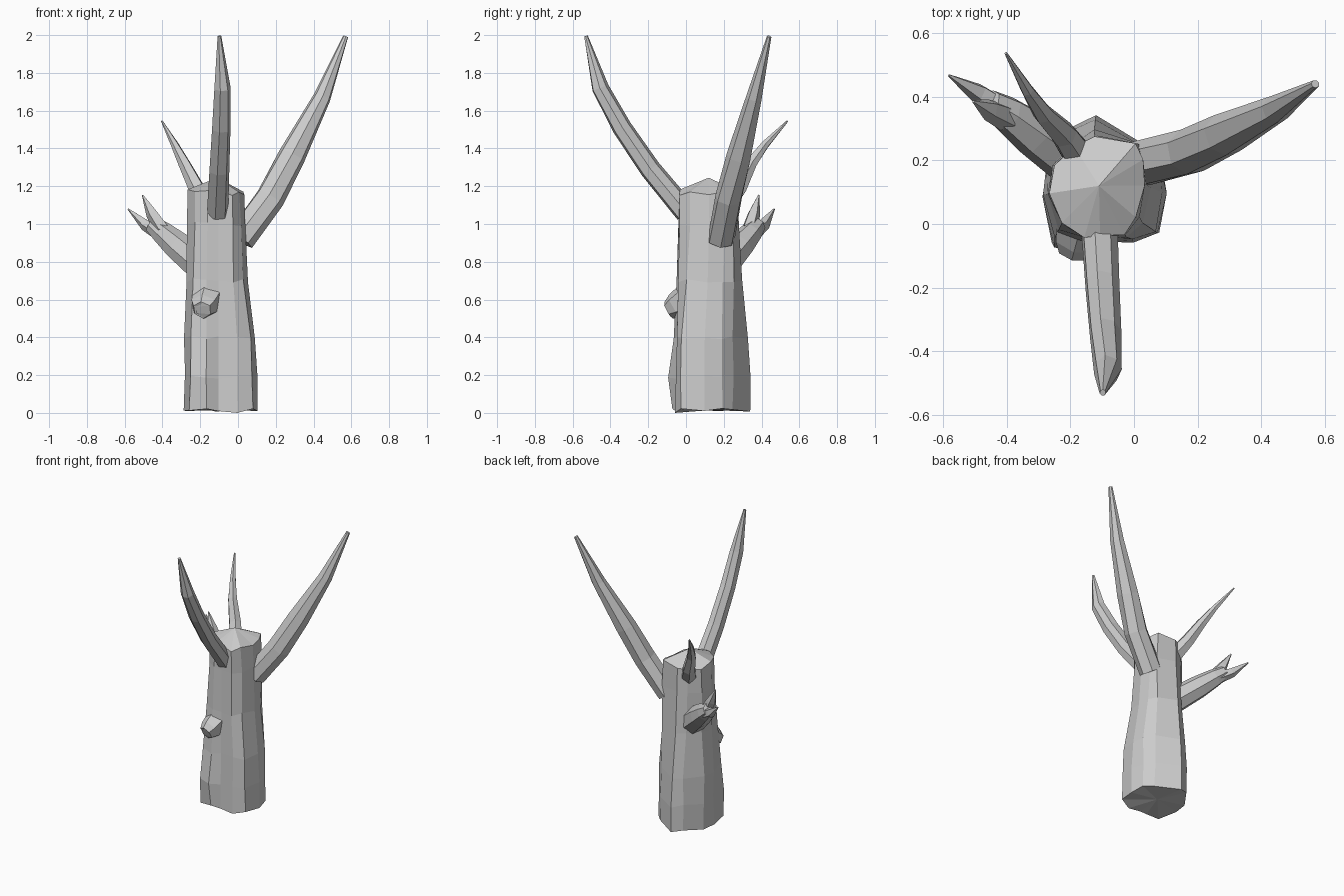
import bpy, bmesh, math, random
from mathutils import Vector

if "Cube" in bpy.data.objects:
    bpy.data.objects.remove(bpy.data.objects["Cube"])

random.seed(4)


def finish(name, bm):
    bmesh.ops.recalc_face_normals(bm, faces=bm.faces)
    mesh = bpy.data.meshes.new(name)
    bm.to_mesh(mesh)
    bm.free()
    ob = bpy.data.objects.new(name, mesh)
    bpy.context.collection.objects.link(ob)
    return ob


def bridge(bm, a, b):
    n = len(a)
    for i in range(n):
        bm.faces.new((a[i], a[(i + 1) % n], b[(i + 1) % n], b[i]))


def tube(name, path, sides=6, jitter=0.08, up=(0, 0, 1)):
    """Tapered faceted limb through (x, y, z, radius) points."""
    bm = bmesh.new()
    pts = [Vector(p[:3]) for p in path]
    vary = [1 + random.uniform(-jitter, jitter) for _ in range(sides)]
    prev = None
    for i, p in enumerate(pts):
        d = (pts[min(i + 1, len(pts) - 1)] - pts[max(i - 1, 0)]).normalized()
        u = d.cross(Vector(up)).normalized()
        v = u.cross(d)
        ring = []
        for k in range(sides):
            a = math.tau * (k + 0.5) / sides
            r = path[i][3] * vary[k]
            ring.append(bm.verts.new(p + r * (math.cos(a) * u + math.sin(a) * v)))
        if prev:
            bridge(bm, prev, ring)
        else:
            bm.faces.new(ring)
        prev = ring
    bm.faces.new(prev)
    return finish(name, bm)


# Trunk: lobed base outline blended into a narrower top outline, with a peaked cap
base = [(-.285, .09), (-.255, -.055), (-.17, -.075), (-.10, -.055), (.0, -.055), (.075, -.03),
        (.10, .10), (.085, .19), (.03, .25), (-.12, .34), (-.19, .31), (-.275, .19)]
top = [(-.27, .10), (-.23, .0), (-.16, -.04), (-.105, -.04), (-.03, -.035), (.01, .02),
       (.03, .12), (.03, .20), (.01, .25), (-.12, .275), (-.19, .245), (-.25, .18)]
levels = [(.015, 0, .012), (.2, .03, .02), (.4, .15, .01), (.7, .72, .01), (1.0, .95, .012), (1.17, 1, .02)]
bm = bmesh.new()
prev = None
for z, t, dz in levels:
    ring = []
    for i, (b, c) in enumerate(zip(base, top)):
        x = b[0] + (c[0] - b[0]) * t + random.uniform(-.005, .005)
        y = b[1] + (c[1] - b[1]) * t + random.uniform(-.005, .005)
        if z == .2 and i in (1, 2):
            y -= .02
        ring.append(bm.verts.new((x, y, z + random.uniform(-dz, dz))))
    if prev:
        bridge(bm, prev, ring)
    else:
        foot = bm.verts.new((-.09, .13, .015))
        ring[4].co.z = 0
        for i in range(12):
            bm.faces.new((ring[i], ring[(i + 1) % 12], foot))
    prev = ring
apex = bm.verts.new((-.11, .12, 1.245))
for i in range(12):
    bm.faces.new((prev[i], prev[(i + 1) % 12], apex))
finish("trunk", bm)

# Long branches
tube("right_branch", [(.01, .185, .92, .075), (.17, .225, 1.14, .075), (.285, .28, 1.36, .07),
                      (.445, .36, 1.67, .045), (.57, .44, 1.992, .013)], 7)
tube("front_branch", [(-.11, .0, 1.06, .06), (-.10, -.19, 1.29, .056), (-.09, -.34, 1.51, .052),
                      (-.082, -.455, 1.72, .045), (-.098, -.53, 1.995, .01)], 7)

# Thin crooked branch at the back
tube("back_branch", [(-.15, .18, 1.06, .06), (-.22, .28, 1.19, .046), (-.285, .345, 1.32, .034),
                     (-.335, .42, 1.42, .022), (-.403, .537, 1.545, .005)])

# Broken limb with splintered prongs
tube("broken_limb", [(-.19, .19, .77, .085), (-.32, .285, .88, .075),
                     (-.40, .345, .95, .06), (-.455, .38, .995, .045)], 7)
tube("outer_prong", [(-.42, .36, .955, .042), (-.49, .41, .995, .033), (-.582, .467, 1.08, .004)], 5)
tube("inner_prong", [(-.40, .335, .97, .042), (-.455, .36, 1.055, .033), (-.505, .385, 1.153, .004)], 5)

# Hollow knot on the front: flared collar, rim, then recessed hole
tube("knot", [(-.165, .0, .60, .085), (-.18, -.055, .565, .072), (-.19, -.092, .545, .05),
              (-.19, -.0925, .5445, .035), (-.187, -.06, .555, .028)], 6, .05)
